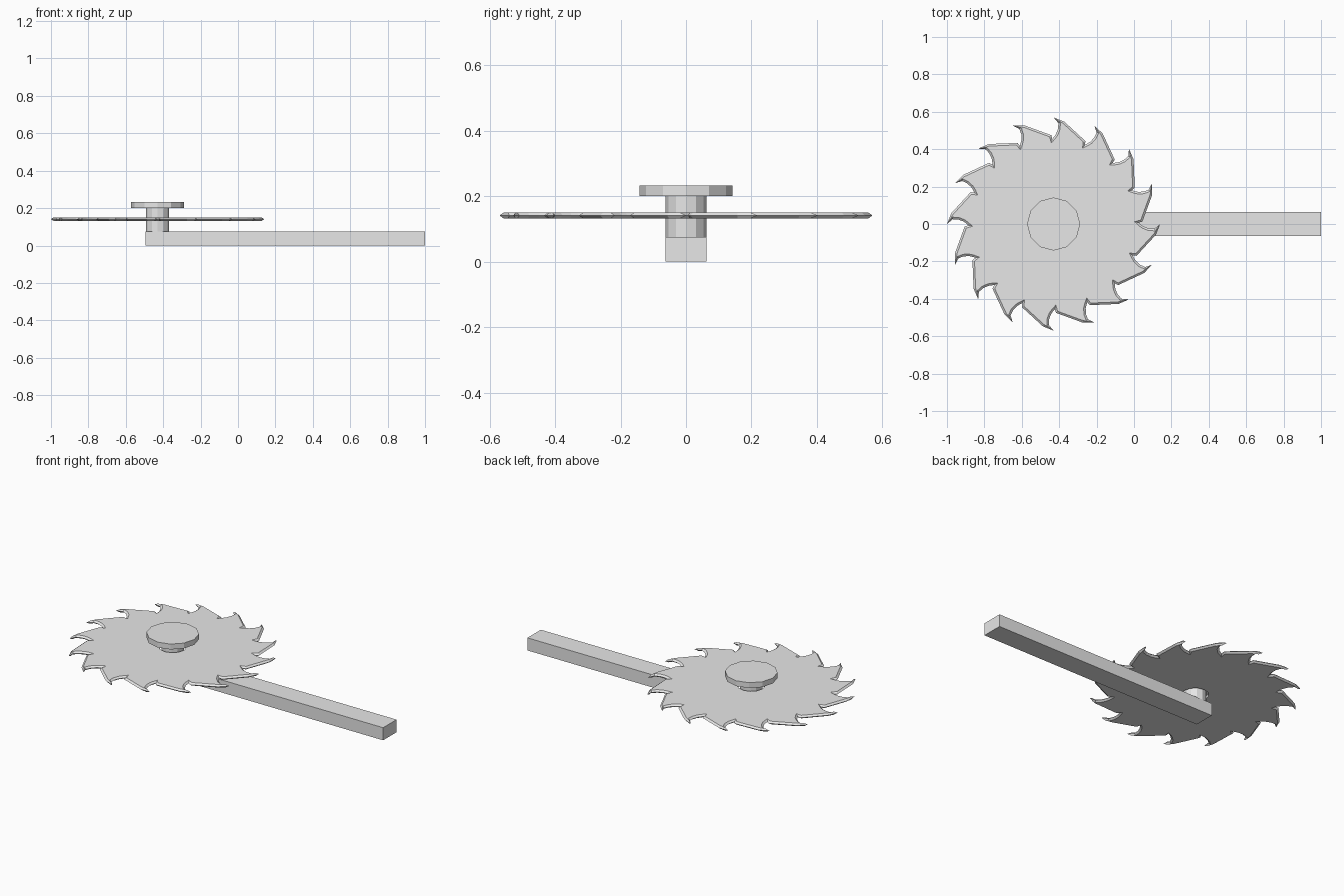
import bpy
import bmesh
from math import radians, cos, sin, tau
from mathutils import Vector

cube = bpy.data.objects.get("Cube")
if cube:
    bpy.data.objects.remove(cube, do_unlink=True)

steel = bpy.data.materials.new("plain light grey")
steel.use_nodes = True
GREY = (0.8, 0.8, 0.8, 1)
steel.diffuse_color = GREY
steel.node_tree.nodes["Principled BSDF"].inputs["Base Color"].default_value = GREY

AXIS_X = -0.43
TEETH = 16


def finish(bm, name):
    bmesh.ops.recalc_face_normals(bm, faces=bm.faces)
    mesh = bpy.data.meshes.new(name)
    bm.to_mesh(mesh)
    bm.free()
    mesh.materials.append(steel)
    obj = bpy.data.objects.new(name, mesh)
    bpy.context.collection.objects.link(obj)
    return obj


def polar(r, a):
    return Vector((r * cos(a), r * sin(a)))


def cylinder(name, radius, z0, z1, sides=12):
    bm = bmesh.new()
    bmesh.ops.create_cone(bm, cap_ends=True, segments=sides, radius1=radius,
                          radius2=radius, depth=z1 - z0)
    finish(bm, name).location = (AXIS_X, 0, (z0 + z1) / 2)


def inset(points, d):
    # Move a counter-clockwise outline inward, limiting the mitre at sharp tips
    result = []
    for i, p in enumerate(points):
        a = (p - points[i - 1]).normalized()
        b = (points[(i + 1) % len(points)] - p).normalized()
        n1, n2 = Vector((-a.y, a.x)), Vector((-b.y, b.x))
        n = (n1 + n2).normalized()
        result.append(p + n * d / max(n.dot(n1), 0.5))
    return result


def ring(bm, points, z):
    return [bm.verts.new((p.x, p.y, z)) for p in points]


def bridge(bm, a, b):
    for i in range(len(a)):
        j = (i + 1) % len(a)
        bm.faces.new((a[i], a[j], b[j], b[i]))


def loop_edges(bm, verts):
    return [bm.edges.get((v, verts[i - 1])) for i, v in enumerate(verts)]


# Handle bar
bm = bmesh.new()
bmesh.ops.create_cube(bm, size=1)
bmesh.ops.scale(bm, vec=(1.495, 0.126, 0.075), verts=bm.verts)
finish(bm, "handle_bar").location = (0.2525, 0, 0.0375)

# Shaft and cap
cylinder("shaft", 0.062, 0.075, 0.205)
cylinder("cap", 0.142, 0.2, 0.232)

# Hooked tooth as radius and degrees from its tip, from back to front
TOOTH = [(0.475, -21), (0.55, -6), (0.57, 0), (0.54, -2.7), (0.51, -2.7),
         (0.482, -1.6), (0.465, -0.2), (0.455, 0.9)]
outline = [polar(r, radians(a) + k * tau / TEETH)
           for k in range(TEETH) for r, a in TOOTH]
hole = [polar(0.075, k * tau / 12) for k in range(12)]
face_outline = inset(outline, 0.011)

# Saw blade with bevelled rim and centre hole
bm = bmesh.new()
rim = ring(bm, outline, 0)
sides = []
for z in (0.009, -0.009):
    outer, inner = ring(bm, face_outline, z), ring(bm, hole, z)
    bridge(bm, rim, outer)
    sides.append((outer, inner))
bridge(bm, sides[0][1], sides[1][1])
for outer, inner in sides:
    bmesh.ops.triangle_fill(bm, use_beauty=True,
                            edges=loop_edges(bm, outer) + loop_edges(bm, inner))
finish(bm, "saw_blade").location = (AXIS_X, 0, 0.141)
